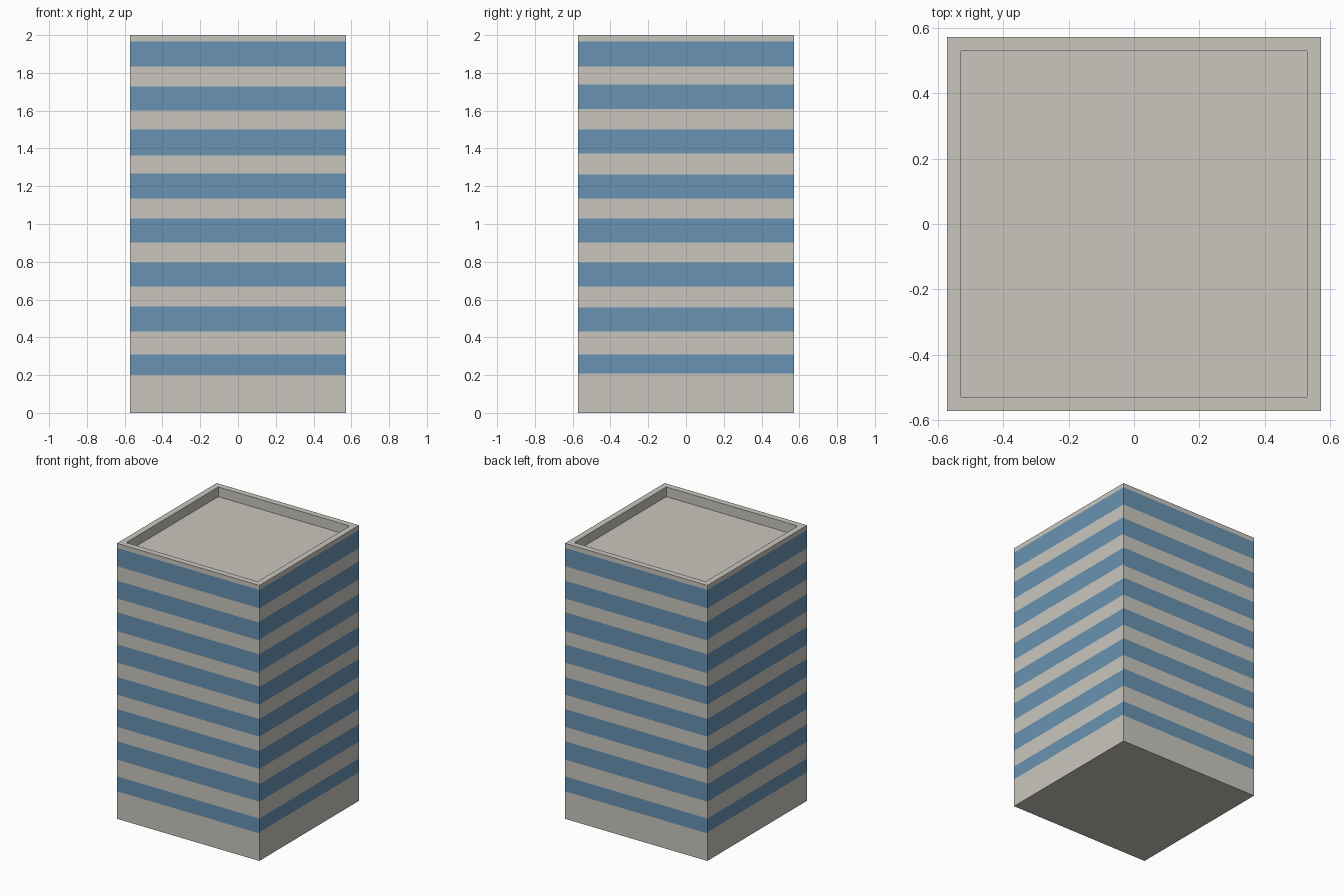
import bpy, bmesh

if "Cube" in bpy.data.objects:
    bpy.data.objects.remove(bpy.data.objects["Cube"])

HALF, INNER, TOP, ROOF = 0.572, 0.528, 2.0, 1.93
# Window bands (bottom, top): front/back pair and side pair differ slightly
FRONT_BANDS = [(0.20, 0.308), (0.43, 0.563), (0.668, 0.797), (0.902, 1.03),
               (1.135, 1.267), (1.363, 1.50), (1.60, 1.729), (1.834, 1.967)]
SIDE_BANDS = [(0.208, 0.308), (0.43, 0.557), (0.668, 0.797), (0.902, 1.03),
              (1.135, 1.262), (1.373, 1.50), (1.608, 1.738), (1.834, 1.967)]


def material(name, colour):
    mat = bpy.data.materials.new(name)
    mat.diffuse_color = (*colour, 1)
    mat.use_nodes = True
    mat.node_tree.nodes["Principled BSDF"].inputs["Base Color"].default_value = mat.diffuse_color
    return mat


concrete = material("warm_grey_concrete", (0.591, 0.565, 0.515))
glass = material("blue_glass", (0.138, 0.291, 0.445))

bm = bmesh.new()


def square(half, z):
    return [(-half, -half, z), (half, -half, z), (half, half, z), (-half, half, z)]


def face(points, index=0):
    f = bm.faces.new([bm.verts.new(p) for p in points])
    f.material_index = index


# Walls: each side is stacked strips alternating concrete and glass
corners = square(HALF, 0)
for i in range(4):
    a, b = corners[i], corners[(i + 1) % 4]
    bands = FRONT_BANDS if i % 2 == 0 else SIDE_BANDS
    levels = [0] + [z for band in bands for z in band] + [TOP]
    for k, (low, high) in enumerate(zip(levels, levels[1:])):
        face([(*a[:2], low), (*b[:2], low), (*b[:2], high), (*a[:2], high)], k % 2)

# Base, parapet rim, parapet inner walls and sunken roof
face(square(HALF, 0)[::-1])
face(square(INNER, ROOF))
outer, inner, floor = square(HALF, TOP), square(INNER, TOP), square(INNER, ROOF)
for i in range(4):
    j = (i + 1) % 4
    face([outer[i], outer[j], inner[j], inner[i]])
    face([inner[i], inner[j], floor[j], floor[i]])

bmesh.ops.remove_doubles(bm, verts=bm.verts, dist=0.0005)
mesh = bpy.data.meshes.new("office_tower")
bm.to_mesh(mesh)
bm.free()
mesh.materials.append(concrete)
mesh.materials.append(glass)
tower = bpy.data.objects.new("office_tower", mesh)
bpy.context.collection.objects.link(tower)
